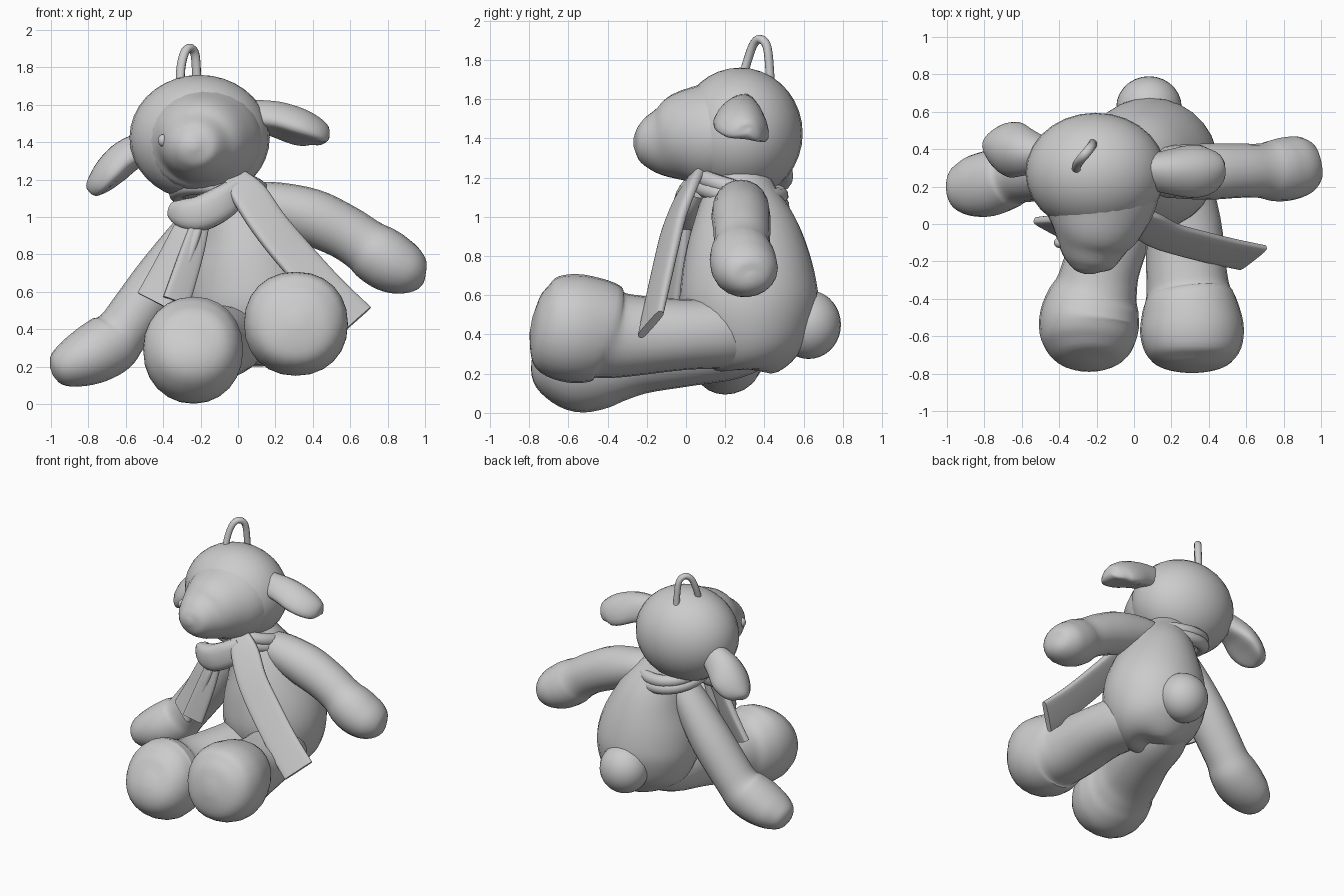
import bpy, bmesh, math
from mathutils import Vector, Matrix


def finish(name, bm, angle=50):
    bmesh.ops.recalc_face_normals(bm, faces=bm.faces)
    me = bpy.data.meshes.new(name)
    bm.to_mesh(me)
    bm.free()
    for p in me.polygons:
        p.use_smooth = True
    me.set_sharp_from_angle(angle=math.radians(angle))
    ob = bpy.data.objects.new(name, me)
    bpy.context.collection.objects.link(ob)
    return ob


def catmull(rows, steps):
    out = []
    for i in range(len(rows) - 1):
        p0, p1, p2, p3 = rows[max(i - 1, 0)], rows[i], rows[i + 1], rows[min(i + 2, len(rows) - 1)]
        for s in range(steps):
            t = s / steps
            out.append([0.5 * (2 * b + (c - a) * t + (2 * a - 5 * b + 4 * c - d) * t * t
                               + (3 * b - a - 3 * c + d) * t ** 3)
                        for a, b, c, d in zip(p0, p1, p2, p3)])
    return out + [list(rows[-1])]


def loft(name, rows, side, seg=20, steps=4, power=2.0, curl=0.0):
    """Rows are x, y, z, half-width along side, half-height."""
    rows = catmull(rows, steps)
    bm = bmesh.new()
    pts = [Vector(r[:3]) for r in rows]
    rings = []
    for i, r in enumerate(rows):
        t = (pts[min(i + 1, len(pts) - 1)] - pts[max(i - 1, 0)]).normalized()
        s = Vector(side)
        s = (s - t * s.dot(t)).normalized()
        u = t.cross(s)
        ring = []
        for k in range(seg):
            a = 2 * math.pi * k / seg
            c, d = math.cos(a), math.sin(a)
            c = math.copysign(abs(c) ** (2 / power), c)
            d = math.copysign(abs(d) ** (2 / power), d)
            lift = d * max(r[4], 0.004) - curl * c * c * r[3] / 0.13
            ring.append(bm.verts.new(pts[i] + s * c * max(r[3], 0.004) + u * lift))
        rings.append(ring)
    for a, b in zip(rings, rings[1:]):
        for k in range(seg):
            j = (k + 1) % seg
            bm.faces.new((a[k], a[j], b[j], b[k]))
    bm.faces.new(rings[0])
    bm.faces.new(rings[-1])
    return finish(name, bm)


def ball(name, loc, size):
    bm = bmesh.new()
    bmesh.ops.create_uvsphere(bm, u_segments=28, v_segments=18, radius=1,
                              matrix=Matrix.Translation(loc) @ Matrix.Diagonal((*size, 1)))
    return finish(name, bm)


X, Y = (1, 0, 0), (0, 1, 0)

# Torso and tail
loft("body", [(.10, .36, .215, .05, .05), (.10, .36, .235, .18, .18), (.10, .345, .33, .30, .28),
              (.09, .325, .52, .36, .35), (.07, .315, .70, .345, .34), (.03, .30, .90, .275, .29),
              (-.04, .28, 1.08, .2, .21), (-.1, .28, 1.2, .15, .15)], X, seg=28)
ball("tail", (.08, .625, .45), (.175, .165, .175))

# Head with tapering muzzle
ball("head", (-.205, .275, 1.425), (.375, .32, .335))
loft("muzzle", [(-.19, .30, 1.43, .34, .285), (-.19, .12, 1.41, .315, .275), (-.2, 0, 1.405, .26, .24),
                (-.22, -.11, 1.385, .195, .185), (-.23, -.20, 1.38, .14, .13),
                (-.235, -.245, 1.38, .09, .08), (-.235, -.268, 1.38, .02, .02)], X, seg=24)
for name, loc in (("eye_left", (-.075, -.105, 1.505)), ("eye_right", (-.40, -.10, 1.41))):
    ball(name, loc, (.028, .028, .033))

# Ears, cupped on the underside
loft("ear_left", [(.05, .29, 1.55, .09, .08), (.2, .29, 1.535, .125, .085), (.32, .295, 1.50, .145, .085),
                  (.41, .305, 1.465, .13, .07), (.465, .32, 1.435, .08, .045), (.485, .325, 1.43, .01, .01)],
     (0, 1, -.3), curl=.05)
loft("ear_right", [(-.48, .37, 1.39, .09, .08), (-.6, .39, 1.33, .13, .085), (-.68, .405, 1.26, .15, .08),
                   (-.74, .42, 1.19, .125, .065), (-.775, .43, 1.145, .07, .045), (-.785, .435, 1.13, .01, .01)],
     (0, -1, .2), curl=.045)

# Arms with stuffed hands
loft("arm_left", [(.0, .28, 1.06, .1, .1), (.15, .28, 1.065, .135, .125), (.38, .28, 1.005, .15, .15),
                  (.56, .285, .925, .145, .145), (.67, .285, .855, .145, .145), (.74, .285, .805, .163, .16),
                  (.82, .295, .755, .17, .16), (.91, .315, .715, .155, .135),
                  (.975, .33, .69, .10, .085), (.998, .335, .685, .02, .02)], Y)
loft("arm_right", [(-.12, .28, 1.06, .1, .1), (-.24, .28, .91, .13, .12), (-.40, .28, .68, .15, .145),
                   (-.54, .27, .49, .15, .145), (-.62, .26, .385, .15, .145), (-.68, .245, .325, .165, .165),
                   (-.78, .215, .265, .175, .16), (-.89, .20, .215, .155, .13),
                   (-.97, .20, .185, .10, .085), (-.998, .20, .175, .02, .02)], Y)

# Legs with large upright feet
loft("leg_left", [(.13, .45, .43, .12, .12), (.19, .25, .415, .2, .18), (.26, 0, .40, .205, .18),
                  (.28, -.25, .395, .215, .205), (.29, -.36, .40, .225, .225), (.30, -.44, .42, .255, .26),
                  (.31, -.57, .43, .278, .278), (.31, -.69, .435, .25, .25),
                  (.31, -.76, .445, .17, .17), (.31, -.79, .45, .04, .04)], X, seg=24, power=2.15)
loft("leg_right", [(.03, .45, .38, .12, .12), (-.03, .25, .355, .19, .18), (-.09, 0, .33, .195, .195),
                   (-.17, -.22, .305, .205, .205), (-.20, -.34, .29, .22, .23), (-.22, -.42, .285, .25, .265),
                   (-.24, -.53, .29, .268, .287), (-.24, -.64, .315, .245, .25),
                   (-.24, -.72, .345, .17, .17), (-.24, -.75, .36, .04, .04)], X, seg=24, power=2.1)

# Scarf: two-fold collar, knot and two hanging ends
for i, (z, rad) in enumerate(((1.16, .21), (1.11, .215))):
    bpy.ops.mesh.primitive_torus_add(major_segments=32, minor_segments=10, major_radius=rad,
                                     minor_radius=.045, location=(-.1, .275, z), rotation=(-.25, .1, 0))
    collar = bpy.context.object
    collar.name = f"scarf_collar_{i + 1}"
    collar.scale = (1.05, 1, 1)
    bpy.ops.object.shade_smooth()
loft("scarf_knot", [(-.34, .06, 1.04, .05, .05), (-.29, .02, 1.02, .08, .06), (-.2, -.0, 1.02, .095, .07),
                    (-.08, .01, 1.08, .09, .06), (.0, .05, 1.15, .07, .05)], (0, 0, 1), power=2.6)
loft("scarf_end_long", [(-.02, .05, 1.21, .07, .025), (.06, .0, 1.12, .1, .028), (.16, -.06, .97, .105, .028),
                        (.29, -.10, .81, .11, .026), (.47, -.145, .61, .112, .024),
                        (.635, -.18, .45, .115, .02)], (.15, .11, .12), power=4)
loft("scarf_end_short", [(-.24, .02, 1.0, .07, .03), (-.28, .0, .9, .085, .03), (-.36, -.01, .72, .1, .028),
                         (-.45, -.02, .55, .105, .025)], (.10, -.05, -.04), power=4)
loft("scarf_end_fold", [(-.2, .0, .98, .05, .025), (-.25, -.03, .8, .065, .025),
                        (-.33, -.07, .55, .075, .022)], (.1, .03, -.02), power=4)

# Hanging loop on top of the head
loft("hanging_loop", [(-.31, .285, 1.70, .025, .022), (-.305, .315, 1.80, .025, .022),
                      (-.285, .345, 1.88, .025, .022), (-.255, .38, 1.905, .025, .022),
                      (-.228, .415, 1.86, .025, .022), (-.22, .43, 1.70, .025, .022)],
     (.86, -.5, 0), seg=10, steps=5)
